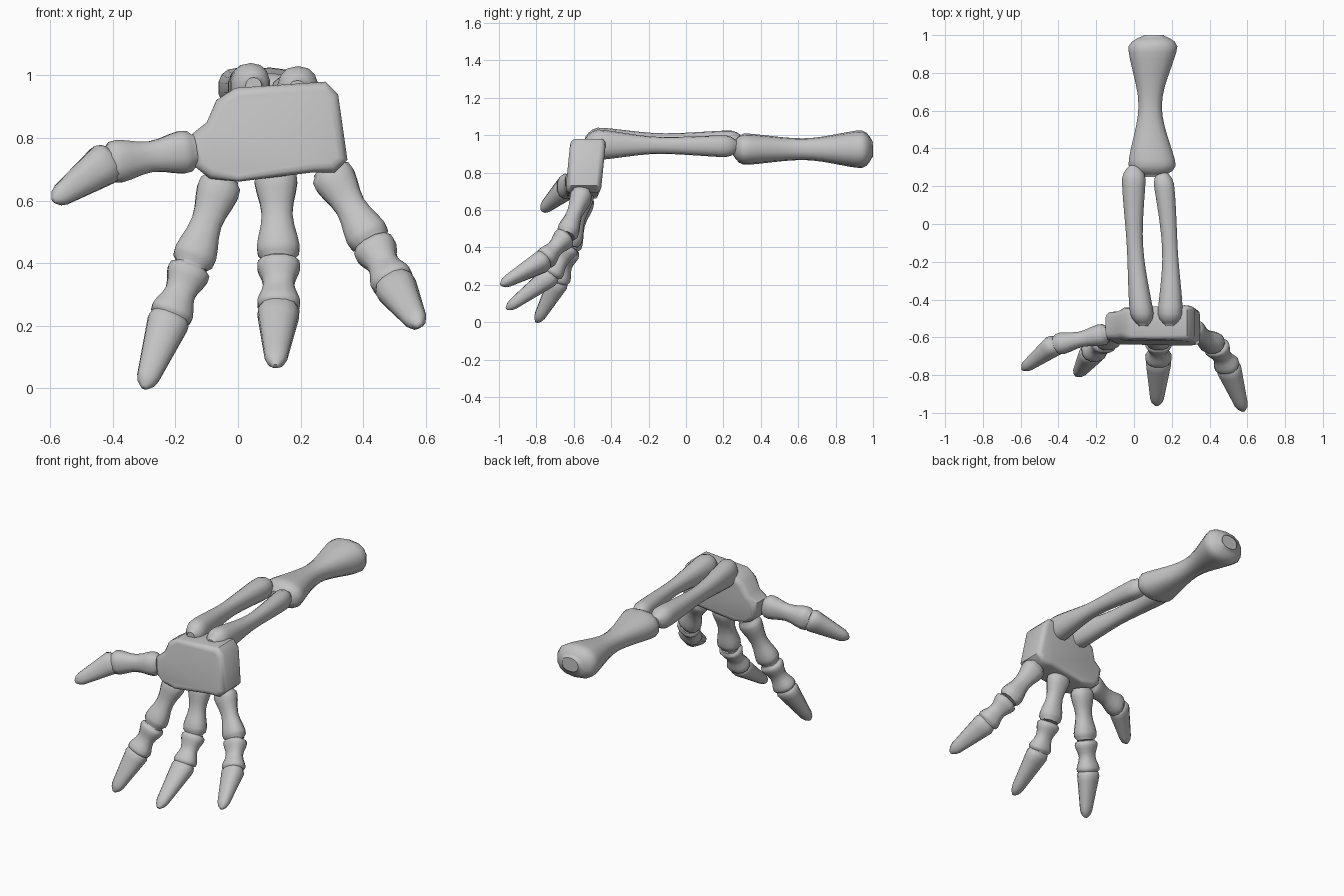
import bpy, bmesh, math
from mathutils import Vector

cube = bpy.data.objects.get("Cube")
if cube:
    bpy.data.objects.remove(cube, do_unlink=True)

grey = (0.55, 0.55, 0.55, 1)
bone_grey = bpy.data.materials.new("bone grey")
bone_grey.use_nodes = True
bone_grey.diffuse_color = grey
bone_grey.node_tree.nodes["Principled BSDF"].inputs["Base Color"].default_value = grey


def finish(name, bm, angle):
    """Turn the mesh into a grey object, smooth but with sharp edges kept."""
    bmesh.ops.recalc_face_normals(bm, faces=bm.faces)
    mesh = bpy.data.meshes.new(name)
    bm.to_mesh(mesh)
    bm.free()
    mesh.materials.append(bone_grey)
    obj = bpy.data.objects.new(name, mesh)
    bpy.context.collection.objects.link(obj)
    bpy.ops.object.select_all(action='DESELECT')
    obj.select_set(True)
    bpy.context.view_layer.objects.active = obj
    bpy.ops.object.shade_smooth_by_angle(angle=math.radians(angle))


def bridge(bm, first, second):
    """Join two rings of vertices with a band of quads."""
    for i in range(len(first)):
        bm.faces.new((first[i - 1], first[i], second[i], second[i - 1]))


def boxy(value):
    """Make a circle coordinate slightly squarer."""
    return math.copysign(abs(value) ** 0.85, value)


def loft(name, start, end, across, size_at, bow=0, sides=14, steps=16, angle=50):
    """Skin cross-sections from start to end; size_at(t) gives half width and half depth."""
    start, end = Vector(start), Vector(end)
    depth_axis = (end - start).normalized().cross(across)
    bm = bmesh.new()
    rings = []
    for step in range(steps + 1):
        # Stations gather near both ends, where the shape curves most
        t = (1 - math.cos(math.pi * step / steps)) / 2
        centre = start.lerp(end, t) + across * bow * math.sin(math.pi * t)
        width, depth = size_at(t)
        ring = []
        for side in range(sides):
            turn = math.tau * (side + 0.5) / sides
            offset = across * width * boxy(math.cos(turn)) + depth_axis * depth * boxy(math.sin(turn))
            ring.append(bm.verts.new(centre + offset))
        rings.append(ring)
    for first, second in zip(rings, rings[1:]):
        bridge(bm, first, second)
    bm.faces.new(rings[0])
    bm.faces.new(rings[-1])
    finish(name, bm, angle)


def dome(t, cap, least):
    """Rounding factor that falls to the least value at both ends."""
    edge = min(t, 1 - t, cap) / cap
    return max(least, math.sqrt(1 - (1 - edge) ** 2))


def knuckle_size(t):
    radius = (1 - 0.3 * math.sin(math.pi * t) ** 3) * dome(t, 0.1, 0.75)
    return 0.072 * radius, 0.06 * radius


def tip_size(t):
    radius = (1.1 - 0.65 * t) * dome(t, 0.15, 0.3)
    return 0.068 * radius, 0.056 * radius


# Fingers: bones run between neighbouring joints, the last one being the claw-like tip
fingers = {
    "outer_finger": [(-.05, -.54, .67), (-.15, -.62, .39), (-.22, -.68, .22), (-.3, -.8, 0)],
    "middle_finger": [(.12, -.54, .7), (.13, -.62, .41), (.13, -.72, .25), (.12, -.96, .07)],
    "inner_finger": [(.29, -.55, .7), (.43, -.64, .46), (.5, -.76, .33), (.58, -.99, .2)],
    "thumb": [(-.14, -.58, .76), (-.42, -.64, .72), (-.59, -.77, .6)],
}
for finger, joints in fingers.items():
    bones = list(zip(joints, joints[1:]))
    for number, (start, end) in enumerate(bones, 1):
        start, end = Vector(start), Vector(end)
        along = (end - start).normalized()
        across = along.cross(Vector((0, 1, 0))).normalized()
        is_tip = number == len(bones)
        if is_tip:
            start -= along * 0.03
        loft(f"{finger}_bone_{number}", start, end, across,
             tip_size if is_tip else knuckle_size, sides=12, steps=12)

# Palm: an outline given thickness, leaning back, thinner at the thumb
outline = [(-.14, .71), (-.15, .81), (-.1, .85), (-.07, .92), (-.01, .96), (.28, .98),
           (.32, .94), (.35, .73), (.31, .69), (.24, .69), (0, .66), (-.09, .67)]
bm = bmesh.new()
front, back = [], []
for x, z in outline:
    middle = -.62 + z * 0.1
    half = .095 if x > -.05 else .075
    front.append(bm.verts.new((x, middle - half, z)))
    back.append(bm.verts.new((x, middle + half, z)))
rim = [edge for ring in (front, back) for edge in bm.faces.new(ring).edges]
bridge(bm, front, back)
bmesh.ops.recalc_face_normals(bm, faces=bm.faces)
bmesh.ops.bevel(bm, geom=rim, offset=.03, segments=3, profile=.5, affect='EDGES')
finish("palm", bm, 45)


def long_bone(name, start, end, bow, shaft, start_size, end_size):
    """A slim shaft that flares smoothly into a rounded head at each end."""
    def size_at(t):
        reach = abs(2 * t - 1)
        flare = reach * reach * (3 - 2 * reach)
        head = start_size if t < 0.5 else end_size
        rounding = dome(t, 0.1, 0.4)
        return [(s + (h - s) * flare) * rounding for s, h in zip(shaft, head)]

    loft(name, start, end, Vector((1, 0, 0)), size_at, bow, steps=22, angle=70)


# Arm: two slim bones bowed apart, then one thick bone
long_bone("forearm_bone_outer", (.05, -.54, .96), (0, .31, .96), -.02,
          (.044, .05), (.066, .084), (.066, .067))
long_bone("forearm_bone_inner", (.19, -.54, .95), (.15, .28, .94), .02,
          (.042, .045), (.07, .085), (.056, .06))
long_bone("upper_arm_bone", (.1, .25, .925), (.105, 1, .925), -.017,
          (.063, .058), (.135, .087), (.14, .106))
